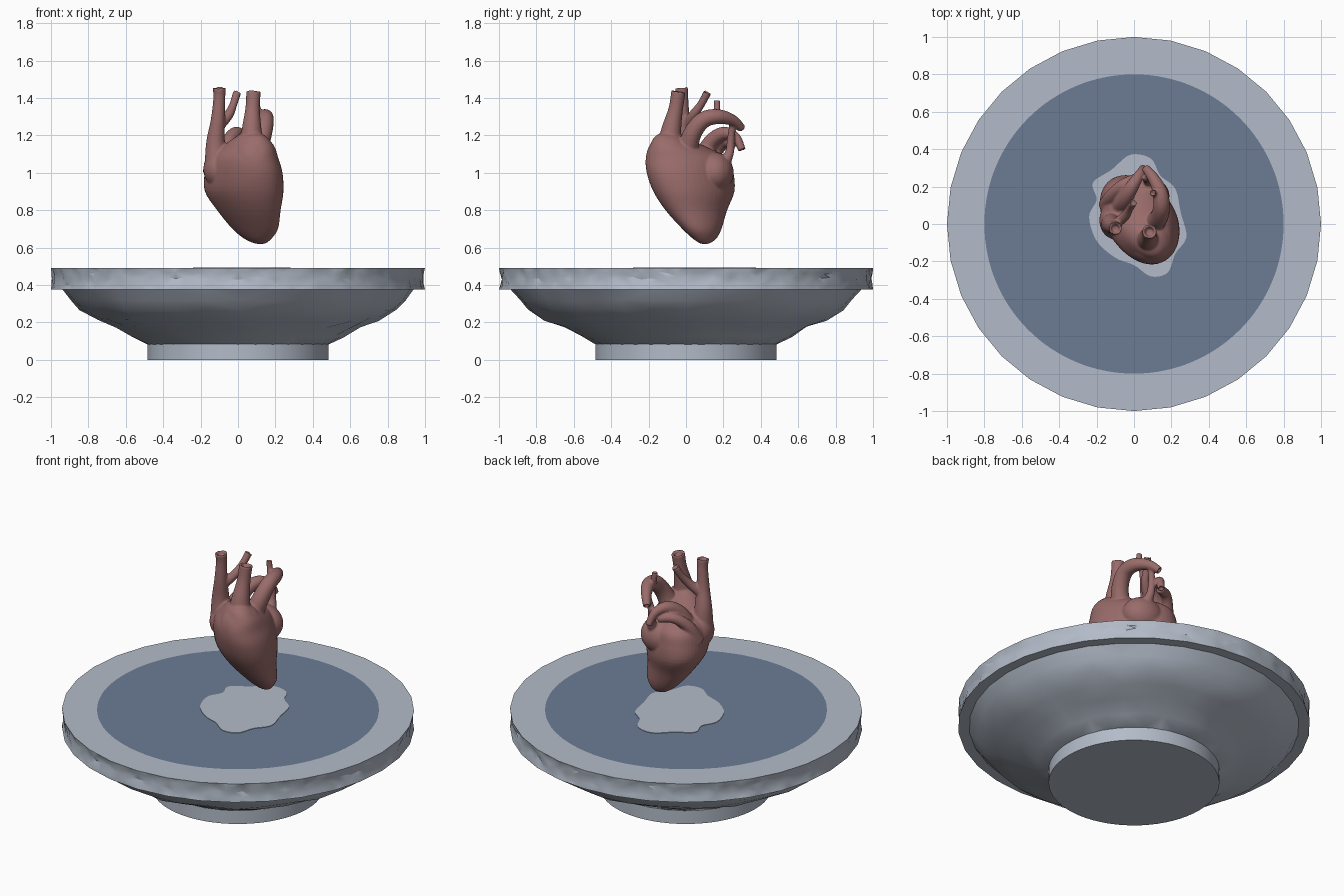
import bpy, bmesh, math, random
from math import cos, sin, pi, tau
from mathutils import Vector, Matrix

random.seed(4)
if "Cube" in bpy.data.objects:
    bpy.data.objects.remove(bpy.data.objects["Cube"])


def material(name, rgb):
    m = bpy.data.materials.new(name)
    m.use_nodes = True
    m.diffuse_color = (*rgb, 1)
    bsdf = m.node_tree.nodes["Principled BSDF"]
    bsdf.inputs["Base Color"].default_value = (*rgb, 1)
    bsdf.inputs["Roughness"].default_value = 0.7
    return m


STONE = material("pale stone", (0.45, 0.50, 0.58))
WATER = material("still water", (0.15, 0.20, 0.30))
FLESH = material("muted flesh", (0.32, 0.15, 0.145))


def finish(bm, name, mat, angle=None):
    bmesh.ops.recalc_face_normals(bm, faces=bm.faces[:])
    me = bpy.data.meshes.new(name)
    bm.to_mesh(me)
    bm.free()
    me.materials.append(mat)
    ob = bpy.data.objects.new(name, me)
    bpy.context.collection.objects.link(ob)
    if angle:
        bpy.ops.object.select_all(action="DESELECT")
        ob.select_set(True)
        bpy.context.view_layer.objects.active = ob
        bpy.ops.object.shade_smooth_by_angle(angle=math.radians(angle))
    return ob


def loft(bm, rings, caps=True):
    """Skin a list of point rings and close both ends."""
    rows = [[bm.verts.new(p) for p in ring] for ring in rings]
    n = len(rows[0])
    for a, b in zip(rows, rows[1:]):
        for i in range(n):
            j = (i + 1) % n
            bm.faces.new((a[i], a[j], b[j], b[i]))
    if caps:
        bm.faces.new(rows[0][::-1])
        bm.faces.new(rows[-1])


def circle(r, z, n, jitter=0.0, sides=0):
    """Ring of n points; with sides given, the points lie on a polygon."""
    ring = []
    for i in range(n):
        a = tau * i / n
        k = 1.0
        if sides:
            k = cos(pi / sides) / cos(a % (tau / sides) - pi / sides)
        rr = r * k - random.uniform(0, jitter)
        ring.append((rr * cos(a), rr * sin(a), z + random.uniform(-jitter, jitter) * 0.5))
    return ring


# Foot of the dish
bm = bmesh.new()
loft(bm, [circle(0.485, 0, 64), circle(0.485, 0.085, 64)])
finish(bm, "dish_foot", STONE, 30)

# Hand-hewn bowl
bm = bmesh.new()
profile = [(0.48, 0.08), (0.57, 0.126), (0.66, 0.175), (0.76, 0.215), (0.85, 0.266), (0.90, 0.32), (0.94, 0.378)]
loft(bm, [circle(r, z, 32, 0.014 if 0 < i < 6 else 0) for i, (r, z) in enumerate(profile)])
bmesh.ops.triangulate(bm, faces=[f for f in bm.faces if len(f.verts) == 4])
finish(bm, "dish_bowl", STONE, 30)

# Chipped rim
bm = bmesh.new()
loft(bm, [circle(0.92, 0.375, 128),
          circle(1, 0.375, 128, 0, 32),
          circle(1, 0.402, 128, 0.012, 32),
          circle(1, 0.435, 128, 0.016, 32),
          circle(1, 0.465, 128, 0.012, 32),
          circle(1, 0.49, 128, 0, 32),
          circle(0.8, 0.49, 128)], caps=False)
bmesh.ops.triangulate(bm, faces=bm.faces[:])
finish(bm, "dish_rim", STONE, 30)

# Water surface, flush with the rim
bm = bmesh.new()
bmesh.ops.create_circle(bm, cap_ends=True, segments=128, radius=0.801,
                        matrix=Matrix.Translation((0, 0, 0.49)))
finish(bm, "water_surface", WATER)


def spline(points, steps, closed=False):
    """Catmull-Rom samples through points of any dimension."""
    n = len(points)
    pts = [Vector(p) for p in points]
    out = []
    for i in range(n if closed else n - 1):
        if closed:
            p = [pts[(i + k) % n] for k in (-1, 0, 1, 2)]
        else:
            p = [pts[min(max(i + k, 0), n - 1)] for k in (-1, 0, 1, 2)]
        for s in range(steps):
            t = s / steps
            out.append(0.5 * (2 * p[1] + (p[2] - p[0]) * t
                              + (2 * p[0] - 5 * p[1] + 4 * p[2] - p[3]) * t * t
                              + (3 * p[1] - p[0] - 3 * p[2] + p[3]) * t ** 3))
    if not closed:
        out.append(pts[-1])
    return out


# Irregular pale patch lying on the water
outline = [(-.24, .04), (-.2, .13), (-.22, .22), (-.12, .29), (-.02, .37), (.09, .35), (.14, .26),
           (.22, .19), (.25, .06), (.28, -.07), (.22, -.16), (.18, -.26), (.09, -.28), (0, -.22),
           (-.1, -.18), (-.2, -.09)]
bm = bmesh.new()
edge = spline(outline, 5, closed=True)
loft(bm, [[(p[0], p[1], z) for p in edge] for z in (0.488, 0.493)])
finish(bm, "pale_patch", STONE)

# Heart body: slanted oval sections (z, centre x, centre y, half width, half depth)
sections = [(.62, .12, .10, .025, .02), (.645, .107, .1, .07, .06), (.7, .092, .085, .122, .105),
            (.8, .058, .055, .17, .165), (.9, .033, .042, .21, .217), (1.0, .03, .022, .208, .232),
            (1.08, .03, .005, .185, .22), (1.14, .055, -.045, .14, .15),
            (1.19, .07, -.085, .085, .085), (1.215, .07, -.085, .045, .045)]
heart = bmesh.new()
loft(heart, [[(cx + rx * cos(tau * i / 48), cy + ry * sin(tau * i / 48 - 0.35), z) for i in range(48)]
             for z, cx, cy, rx, ry in spline(sections, 4)])


def lobe(centre, size):
    bmesh.ops.create_uvsphere(heart, u_segments=32, v_segments=20, radius=1,
                              matrix=Matrix.Translation(centre) @ Matrix.Diagonal((*size, 1)))


# Front swelling, side and rear chambers
lobe((.085, -.09, 1.07), (.125, .125, .14))
lobe((-.105, .02, 1.02), (.08, .1, .1))
lobe((.06, .15, 1.0), (.13, .105, .11))


def vessel(points):
    """Tapered tube through (x, y, z, radius) with a hollow mouth at its end."""
    samples = spline(points, 6)
    pos = [p.to_3d() for p in samples]
    rad = [p[3] for p in samples]
    frame, rings = None, []

    def ring(c, r):
        return [c + frame @ Vector((r * cos(tau * i / 20), r * sin(tau * i / 20), 0)) for i in range(20)]

    for i, c in enumerate(pos):
        t = (pos[min(i + 1, len(pos) - 1)] - pos[max(i - 1, 0)]).normalized()
        if frame is None:
            frame = t.to_track_quat("Z", "Y")
        else:
            frame = (frame @ Vector((0, 0, 1))).rotation_difference(t) @ frame
        rings.append(ring(c, rad[i]))
    rings.append(ring(pos[-1], rad[-1] * 0.72))
    rings.append(ring(pos[-1] - t * rad[-1] * 0.7, rad[-1] * 0.5))
    loft(heart, rings)


# Tall right vein and its side branch
vessel([(-.11, .0, 1.0, .07), (-.12, .0, 1.15, .052), (-.108, -.015, 1.28, .038),
        (-.1, -.02, 1.4, .032), (-.1, -.025, 1.455, .036)])
vessel([(-.1, .0, 1.25, .028), (-.05, .04, 1.31, .026), (-.025, .08, 1.365, .021), (-.005, .115, 1.43, .022)])
# Front trunk
vessel([(.075, -.09, 1.1, .07), (.073, -.08, 1.22, .055), (.078, -.055, 1.34, .039), (.083, -.04, 1.435, .039)])
# Great arch with a small twig
vessel([(.09, .0, 1.08, .06), (.13, .03, 1.2, .05), (.147, .09, 1.28, .045), (.14, .17, 1.3, .04),
        (.1, .25, 1.28, .03), (.06, .3, 1.235, .022)])
vessel([(.12, .15, 1.29, .018), (.105, .165, 1.34, .017), (.1, .165, 1.39, .017)])
# Lower rear arches
vessel([(-.08, .08, 1.05, .055), (-.05, .13, 1.16, .042), (-.01, .2, 1.21, .036),
        (.03, .265, 1.19, .026), (.05, .3, 1.12, .02)])
vessel([(-.14, .1, 1.0, .05), (-.12, .15, 1.1, .036), (-.06, .21, 1.16, .03), (.02, .25, 1.15, .024)])
vessel([(.09, .18, 1.02, .045), (.075, .23, 1.1, .025), (.07, .24, 1.18, .021), (.085, .25, 1.26, .018)])

# Fuse chambers and vessels into one soft surface
ob = finish(heart, "heart", FLESH)
fuse = ob.modifiers.new("fuse", "REMESH")
fuse.mode = "VOXEL"
fuse.voxel_size = 0.006
fuse.use_smooth_shade = True
soften = ob.modifiers.new("soften", "SMOOTH")
soften.factor = 0.5
soften.iterations = 6
